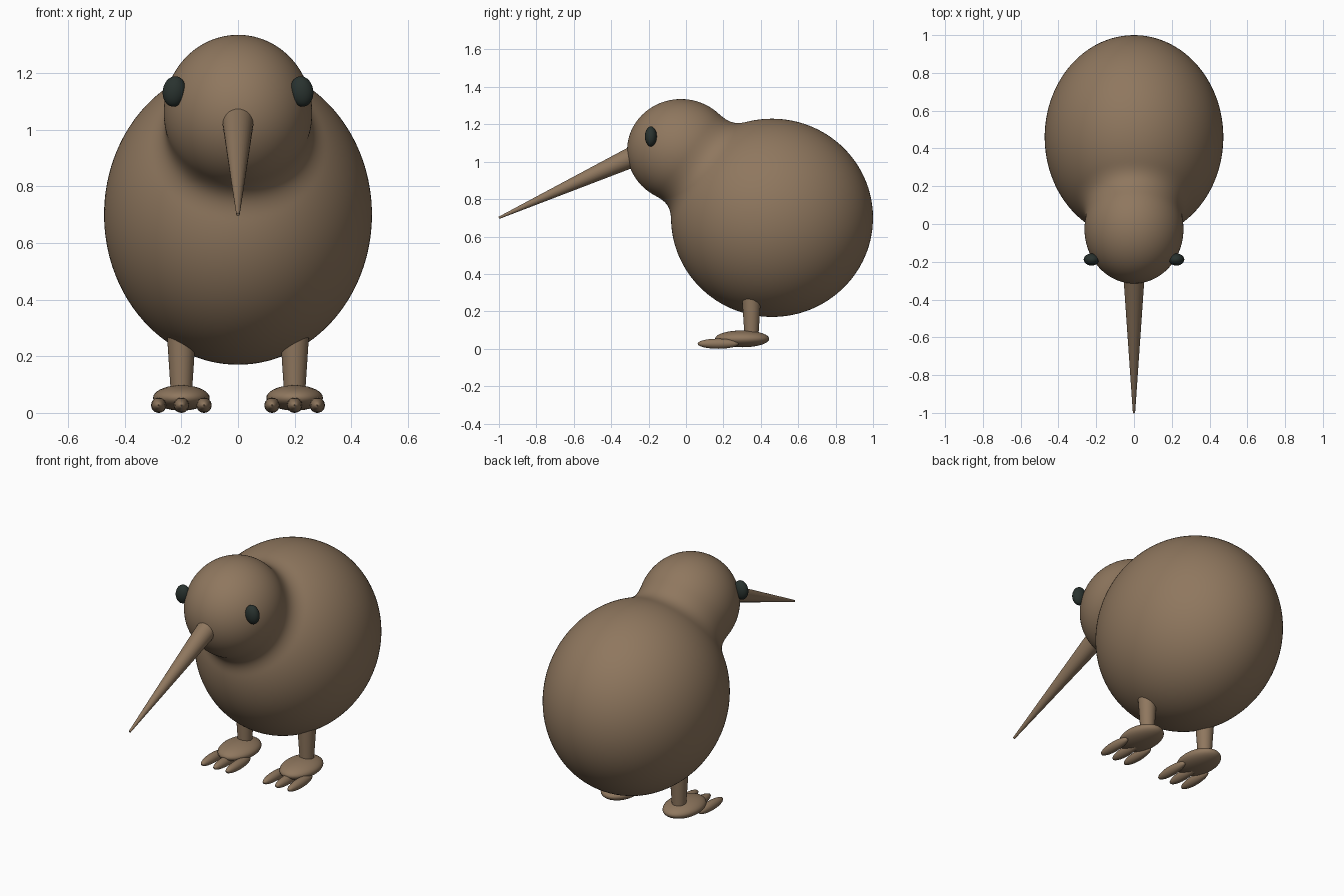
import bpy, bmesh, math
from mathutils import Vector, Matrix

if "Cube" in bpy.data.objects:
    bpy.data.objects.remove(bpy.data.objects["Cube"])


def material(name, color):
    m = bpy.data.materials.new(name)
    m.diffuse_color = (*color, 1)
    m.use_nodes = True
    m.node_tree.nodes["Principled BSDF"].inputs["Base Color"].default_value = m.diffuse_color
    return m


BROWN = material("warm brown", (0.275, 0.185, 0.113))
DARK = material("dark green black", (0.022, 0.032, 0.028))


def finish(name, bm, mat):
    mesh = bpy.data.meshes.new(name)
    bmesh.ops.recalc_face_normals(bm, faces=bm.faces[:])
    bm.to_mesh(mesh)
    bm.free()
    obj = bpy.data.objects.new(name, mesh)
    bpy.context.collection.objects.link(obj)
    mesh.materials.append(mat)
    bpy.ops.object.select_all(action='DESELECT')
    obj.select_set(True)
    bpy.context.view_layer.objects.active = obj
    bpy.ops.object.shade_smooth_by_angle(angle=math.radians(40))
    return obj


def ellipsoid(name, center, radii, mat, segments=32, rings=18, tilt=0):
    bm = bmesh.new()
    bmesh.ops.create_uvsphere(bm, u_segments=segments, v_segments=rings, radius=1)
    m = (Matrix.Translation(center) @ Matrix.Rotation(tilt, 4, 'Y')
         @ Matrix.Diagonal((*radii, 1)))
    bmesh.ops.transform(bm, matrix=m, verts=bm.verts[:])
    return finish(name, bm, mat)


def taper(name, start, end, r1, r2, mat, segments=32):
    start, end = Vector(start), Vector(end)
    axis = end - start
    bm = bmesh.new()
    bmesh.ops.create_cone(bm, cap_ends=True, segments=segments,
                          radius1=r1, radius2=r2, depth=axis.length)
    m = Matrix.Translation((start + end) / 2) @ axis.to_track_quat('Z', 'Y').to_matrix().to_4x4()
    bmesh.ops.transform(bm, matrix=m, verts=bm.verts[:])
    return finish(name, bm, mat)


# Body and head: two ellipsoids blended with a soft fillet at the neck
BODY = (Vector((0, 0.46, 0.70)), (0.473, 0.54, 0.53))
HEAD = (Vector((0, -0.027, 1.06)), (0.262, 0.288, 0.275))
BLEND = 0.10


def distance(p, shape):
    d = p - shape[0]
    a = Vector([d[i] / shape[1][i] for i in range(3)])
    b = Vector([a[i] / shape[1][i] for i in range(3)])
    return a.length * (a.length - 1) / max(b.length, 1e-6)


def blended(p):
    a, b = distance(p, BODY), distance(p, HEAD)
    h = max(BLEND - abs(a - b), 0) / BLEND
    return min(a, b) - h * h * BLEND / 4


bm = bmesh.new()
bmesh.ops.create_icosphere(bm, subdivisions=6, radius=1)
origin = Vector((0, 0.11, 0.92))      # lies inside both body and head
for v in bm.verts:
    ray = v.co.normalized()
    near, far = 0.03, 1.5
    for _ in range(18):
        mid = (near + far) / 2
        if blended(origin + ray * mid) < 0:
            near = mid
        else:
            far = mid
    v.co = origin + ray * near
finish("body_and_head", bm, BROWN)

# Long tapering beak
taper("beak", (0, -0.22, 1.056), (0, -1.0, 0.70), 0.060, 0.006, BROWN)

for side, label in ((-1, "left"), (1, "right")):
    # Eye
    ellipsoid(f"{label}_eye", (side * 0.225, -0.188, 1.135),
              (0.041, 0.032, 0.054), DARK, 24, 14, side * -0.15)
    # Leg
    x = side * 0.2
    taper(f"{label}_leg", (x, 0.35, 0.05), (x, 0.35, 0.34), 0.036, 0.055, BROWN)
    # Foot and three toes
    ellipsoid(f"{label}_foot", (x, 0.30, 0.053), (0.10, 0.145, 0.045), BROWN)
    for i in (-1, 0, 1):
        ellipsoid(f"{label}_toe_{i + 2}", (x + i * 0.08, 0.172, 0.027),
                  (0.027, 0.11, 0.027), BROWN, 20, 12)
